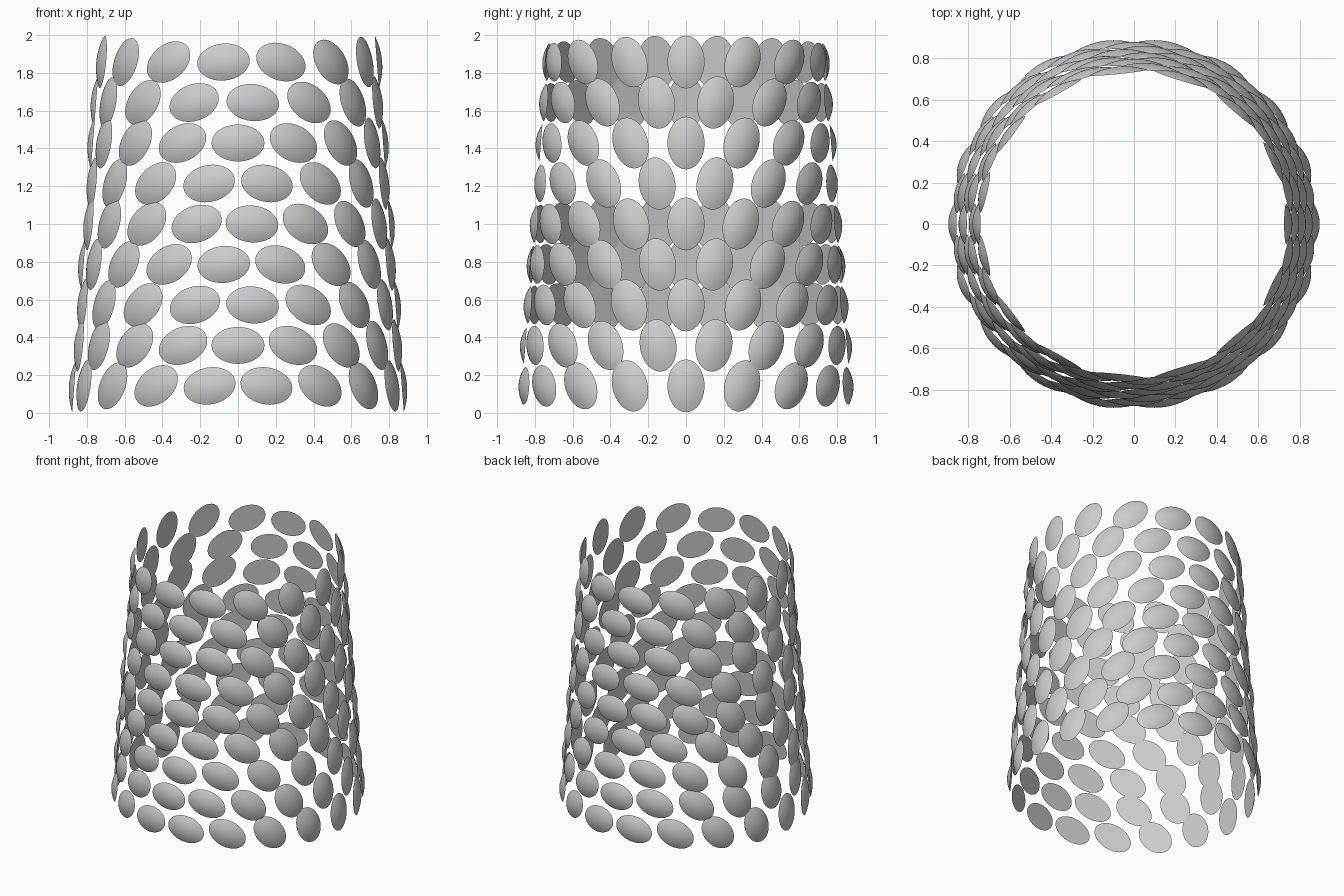
import bpy
import bmesh
import math
from mathutils import Matrix, Vector

cube = bpy.data.objects.get("Cube")
if cube:
    bpy.data.objects.remove(cube, do_unlink=True)

# Single matte grey
GREY = (0.6, 0.6, 0.6, 1.0)
grey = bpy.data.materials.new("light_grey")
grey.use_nodes = True
grey.diffuse_color = GREY
grey.node_tree.nodes["Principled BSDF"].inputs["Base Color"].default_value = GREY

# Petal size and the tapered wall it follows
LONG, SHORT, DEPTH = 0.14, 0.098, 0.028
SEGMENTS, STEPS = 40, 7
BASE_RADIUS, TAPER = 0.867, 0.077
FIRST_Z, ROW_GAP = 0.143, 0.2143
ROW_COUNTS = [18, 18, 17, 17, 17, 16, 16, 15, 15]


def make_petal_mesh():
    """Shallow oval dome with a flat back, facing +z, long axis on x."""
    bm = bmesh.new()
    rings = []
    for i in range(STEPS):
        rho = 1 - i / STEPS
        rings.append([
            bm.verts.new((LONG * rho * math.cos(a), SHORT * rho * math.sin(a),
                          DEPTH * (1 - rho ** 2)))
            for a in (math.tau * k / SEGMENTS for k in range(SEGMENTS))])
    tip = bm.verts.new((0, 0, DEPTH))
    for k in range(SEGMENTS):
        n = (k + 1) % SEGMENTS
        for low, high in zip(rings, rings[1:]):
            bm.faces.new((low[k], low[n], high[n], high[k])).smooth = True
        bm.faces.new((rings[-1][k], rings[-1][n], tip)).smooth = True
    # flat back with a crisp rim
    back = bm.faces.new(list(reversed(rings[0])))
    for edge in back.edges:
        edge.smooth = False
    mesh = bpy.data.meshes.new("oval_petal")
    bm.to_mesh(mesh)
    bm.free()
    mesh.materials.append(grey)
    return mesh


petal = make_petal_mesh()

# Staggered rows; each petal turns from facing up to facing outward
for row, count in enumerate(ROW_COUNTS):
    z = FIRST_Z + row * ROW_GAP
    radius = BASE_RADIUS - TAPER * (z - FIRST_Z)
    for i in range(count):
        angle = math.tau * (i + 0.5 * (row % 2)) / count
        outward = Vector((math.cos(angle), math.sin(angle), TAPER)).normalized()
        turn = Vector((0, 0, 1)).rotation_difference(outward)
        place = Vector((radius * math.cos(angle), radius * math.sin(angle), z))
        obj = bpy.data.objects.new(f"petal_row{row + 1}_{i + 1}", petal)
        obj.matrix_world = Matrix.Translation(place) @ turn.to_matrix().to_4x4()
        bpy.context.collection.objects.link(obj)
